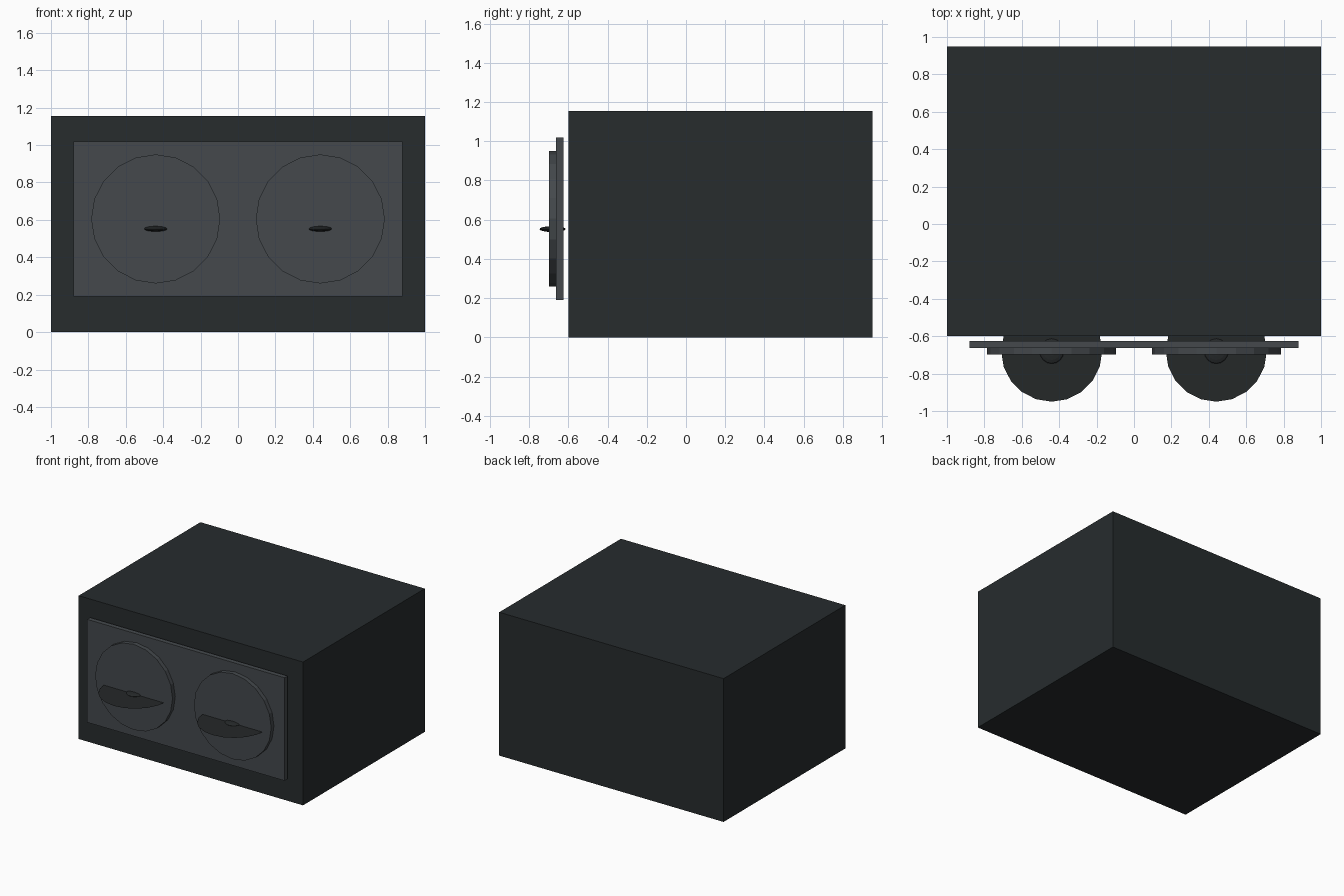
import bpy
from math import pi

if "Cube" in bpy.data.objects:
    bpy.data.objects.remove(bpy.data.objects["Cube"])


def material(name, rgb):
    m = bpy.data.materials.new(name)
    m.diffuse_color = (*rgb, 1)
    m.use_nodes = True
    m.node_tree.nodes["Principled BSDF"].inputs["Base Color"].default_value = m.diffuse_color
    return m


CASE = material("case_dark", (0.020, 0.025, 0.027))
PANEL = material("panel_grey", (0.058, 0.066, 0.073))
CONE = material("cone_dark", (0.018, 0.021, 0.022))


def finish(name, mat):
    ob = bpy.context.object
    ob.name = name
    ob.data.materials.append(mat)
    return ob


def box(name, lo, hi, mat):
    bpy.ops.mesh.primitive_cube_add(size=1, location=[(a + b) / 2 for a, b in zip(lo, hi)])
    bpy.context.object.scale = [b - a for a, b in zip(lo, hi)]
    return finish(name, mat)


# Cabinet and raised front panel
box("cabinet", (-1, -0.6, 0), (1, 0.95, 1.155), CASE)
box("front_panel", (-0.88, -0.663, 0.19), (0.88, -0.625, 1.02), PANEL)

for side, x in (("left", -0.44), ("right", 0.44)):
    # Round driver ring on the panel
    bpy.ops.mesh.primitive_cylinder_add(vertices=20, radius=0.345, depth=0.04,
                                        location=(x, -0.678, 0.605), rotation=(pi / 2, 0, 0))
    finish(side + "_ring", PANEL)

    # Paper-thin horizontal disc through the ring
    bpy.ops.mesh.primitive_circle_add(vertices=20, radius=0.27, fill_type='NGON',
                                      location=(x, -0.68, 0.55))
    finish(side + "_disc", CONE)

    # Small flattened dome at the disc centre
    bpy.ops.mesh.primitive_uv_sphere_add(segments=16, ring_count=8, radius=1,
                                         location=(x, -0.68, 0.552))
    bpy.context.object.scale = (0.065, 0.067, 0.015)
    finish(side + "_dome", CONE)
